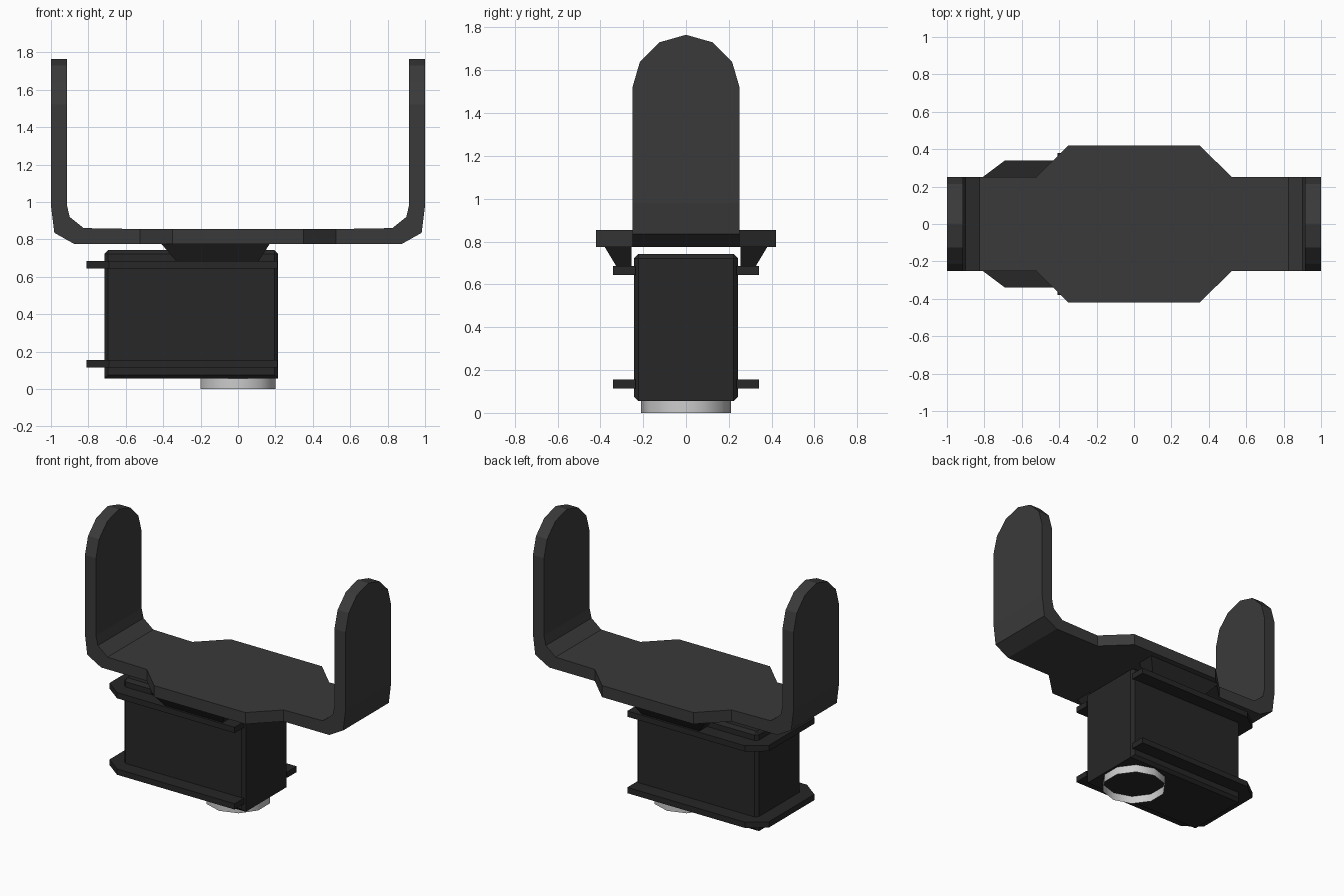
import bpy, bmesh, math

if "Cube" in bpy.data.objects:
    bpy.data.objects.remove(bpy.data.objects["Cube"])


def material(name, c):
    m = bpy.data.materials.new(name)
    m.diffuse_color = (c, c, c, 1)
    m.use_nodes = True
    m.node_tree.nodes["Principled BSDF"].inputs["Base Color"].default_value = m.diffuse_color
    return m


steel = material("dark_bracket", 0.042)
casing = material("dark_casing", 0.02)


def finish(name, bm, mat=None, normals=True):
    if normals:
        bmesh.ops.recalc_face_normals(bm, faces=bm.faces)
    me = bpy.data.meshes.new(name)
    bm.to_mesh(me)
    bm.free()
    if mat:
        me.materials.append(mat)
    ob = bpy.data.objects.new(name, me)
    bpy.context.collection.objects.link(ob)
    return ob


def loft(name, rings, mat):
    """Closed solid through equally long vertex rings."""
    bm = bmesh.new()
    rs = [[bm.verts.new(p) for p in r] for r in rings]
    n = len(rs[0])
    for a, b in zip(rs, rs[1:]):
        for i in range(n):
            j = (i + 1) % n
            bm.faces.new((a[i], a[j], b[j], b[i]))
    bm.faces.new(rs[0])
    bm.faces.new(rs[-1])
    bmesh.ops.remove_doubles(bm, verts=bm.verts, dist=0.0005)
    return finish(name, bm, mat)


# U bracket: outer x, outer z, inner x, inner z, half width
half = [
    (1, 1.765, .915, 1.765, .002), (1, 1.73, .915, 1.73, .125),
    (1, 1.64, .915, 1.64, .215), (1, 1.52, .915, 1.52, .25),
    (1, .98, .915, .985, .25), (.982, .835, .90, .92, .25),
    (.875, .775, .825, .86, .25), (.525, .775, .525, .855, .25),
    (.35, .775, .35, .855, .42),
]
stations = [(-a, b, -c, d, w) for a, b, c, d, w in half] + half[::-1]
loft("u_bracket", [[(ox, -w, oz), (ox, w, oz), (ix, w, iz), (ix, -w, iz)]
                   for ox, oz, ix, iz, w in stations], steel)

# Motor casing: chamfered box, sharp at the two bottom end edges
x0, x1, z0, z1, hy = -.715, .215, .055, .742, .242
bm = bmesh.new()
bmesh.ops.create_cube(bm, size=1)
for v in bm.verts:
    v.co = (x1 if v.co.x > 0 else x0, math.copysign(hy, v.co.y), z1 if v.co.z > 0 else z0)
edges = [e for e in bm.edges
         if not (abs(e.verts[0].co.y - e.verts[1].co.y) > .1 and e.verts[0].co.z < .1)]
bmesh.ops.bevel(bm, geom=edges, offset=.02, segments=1, affect='EDGES', profile=.5)
finish("motor_casing", bm, casing)

# U-shaped flanges wrapping the casing
outline = [(.212, -.34), (-.69, -.34), (-.81, -.25), (-.81, .25), (-.69, .34), (.212, .34),
           (.212, .235), (-.705, .235), (-.705, -.235), (.212, -.235)]
for label, lo in (("lower", .115), ("upper", .645)):
    loft(label + "_flange", [[(x, y, z) for x, y in outline] for z in (lo, lo + .04)], casing)

# Tapered lugs joining upper flange and bracket
for label, s in (("front", -1), ("back", 1)):
    loft(label + "_lug", [
        [(a, s * .255, z), (b, s * .255, z), (b, s * w, z), (a, s * w, z)]
        for a, b, w, z in ((-.33, .11, .325, .684), (-.41, .17, .38, .776))], casing)

# Open output collar underneath
bm = bmesh.new()
n = 10
lower, upper = [[bm.verts.new((.21 * math.sin(math.tau * i / n), .21 * math.cos(math.tau * i / n), z))
                 for i in range(n)] for z in (0, .056)]
for i in range(n):
    j = (i + 1) % n
    bm.faces.new((lower[j], lower[i], upper[i], upper[j]))
collar = finish("output_collar", bm, normals=False)
for p in collar.data.polygons:
    p.use_smooth = True
